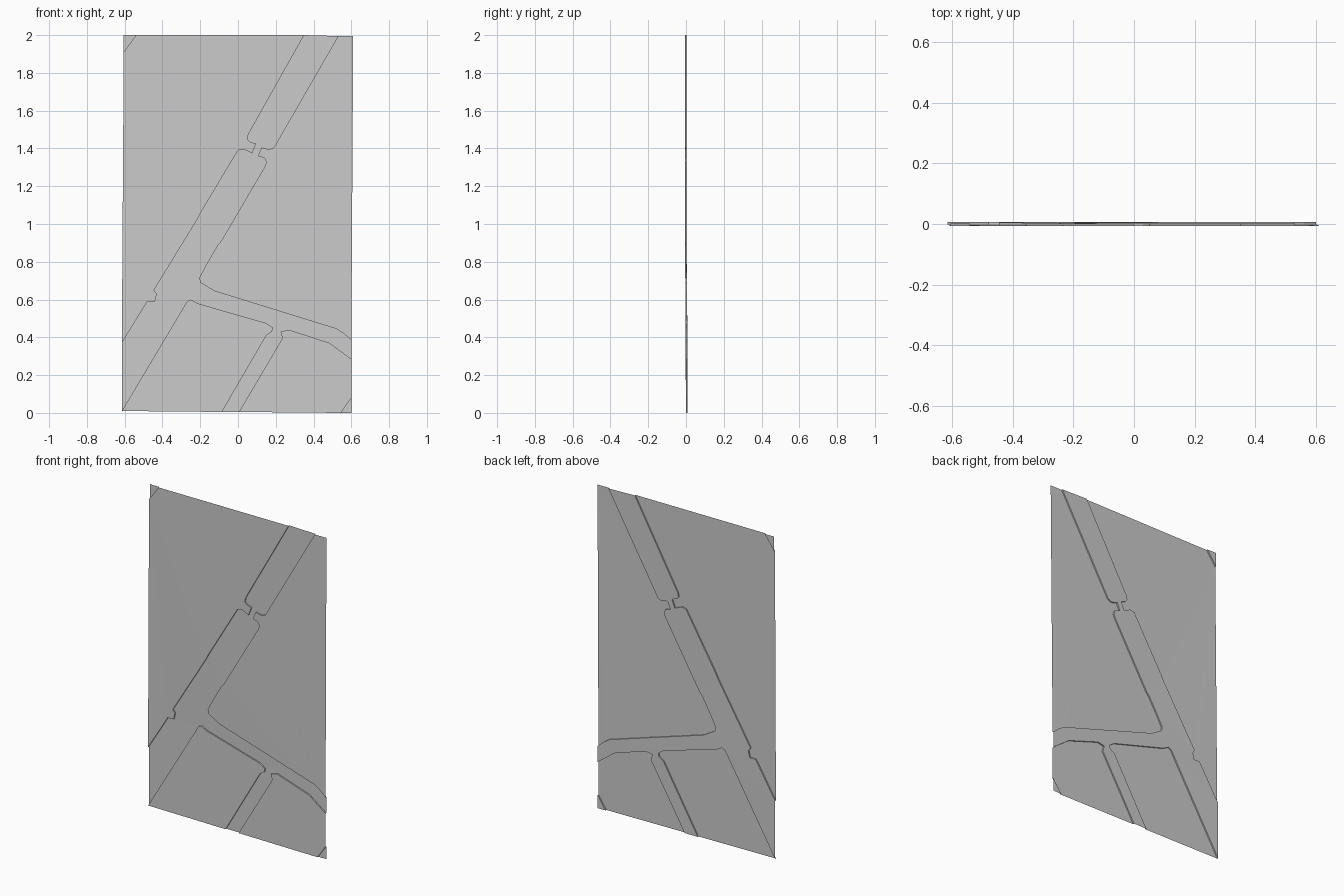
import bpy, bmesh

if "Cube" in bpy.data.objects:
    bpy.data.objects.remove(bpy.data.objects["Cube"])

PLOT_Y, ROAD_Y = -0.006, 0.002

# Kerb lines (x, z) separating raised plots from the sunken road
WEST = [(.35, 2), (.055, 1.475), (.05, 1.45), (.065, 1.435), (.095, 1.425),
        (.075, 1.375), (.03, 1.395), (0, 1.39), (-.2, 1.055), (-.215, 1.025),
        (-.445, .65), (-.43, .63), (-.44, .59), (-.48, .59), (-.615, .37)]
MIDDLE = [(-.615, .01), (-.27, .59), (-.25, .60), (-.215, .58), (.15, .475),
          (.185, .45), (.18, .43), (.15, .41), (-.085, .005)]
SOUTH = [(.005, .005), (.235, .395), (.225, .43), (.27, .44), (.485, .37), (.60, .285)]
EAST = [(.60, .385), (.56, .42), (.52, .445), (-.125, .645), (-.2, .69), (-.205, .715),
        (-.165, .79), (-.11, .885), (-.095, .90), (.14, 1.30), (.15, 1.325),
        (.14, 1.35), (.105, 1.36), (.125, 1.405), (.165, 1.395), (.19, 1.405), (.53, 1.995)]
# Short kerbs cutting off two corners of the tile
CORNER_NW = [(-.605, 1.91), (-.54, 2)]
CORNER_SE = [(.545, 0), (.60, .08)]


def ground(p, level):
    """Point on the gently sloping ground at the given level."""
    x, z = p
    return (x, level + 0.005 * max(0, min(1, (0.9 - z) / 0.4)), z)


def finish(name, bm):
    me = bpy.data.meshes.new(name)
    bm.to_mesh(me)
    bm.free()
    ob = bpy.data.objects.new(name, me)
    bpy.context.collection.objects.link(ob)


def sheet(name, outline, level):
    """Flat triangulated area facing the front."""
    bm = bmesh.new()
    f = bm.faces.new([bm.verts.new(ground(p, level)) for p in outline])
    f.normal_update()
    if f.normal.y > 0:
        f.normal_flip()
    bmesh.ops.triangulate(bm, faces=[f])
    finish(name, bm)


def kerb(name, line):
    """Vertical step between plot and road."""
    bm = bmesh.new()
    pairs = [[bm.verts.new(ground(p, y)) for y in (PLOT_Y, ROAD_Y)] for p in line]
    for a, b in zip(pairs, pairs[1:]):
        bm.faces.new((a[0], b[0], b[1], a[1]))
    finish(name, bm)


# Raised plots
sheet("west_plot", WEST + CORNER_NW, PLOT_Y)
sheet("middle_plot", MIDDLE, PLOT_Y)
sheet("south_plot", SOUTH + CORNER_SE[::-1], PLOT_Y)
sheet("east_plot", EAST + [(.61, 1.995)], PLOT_Y)

# Sunken road network and the two corner road pieces
sheet("road", WEST + MIDDLE + SOUTH + EAST, ROAD_Y)
sheet("corner_road_nw", CORNER_NW + [(-.605, 2)], ROAD_Y)
sheet("corner_road_se", CORNER_SE + [(.60, 0)], ROAD_Y)

# Kerbs
for part, line in {"west": WEST, "middle": MIDDLE, "south": SOUTH, "east": EAST,
                   "corner_nw": CORNER_NW, "corner_se": CORNER_SE}.items():
    kerb(part + "_kerb", line)
